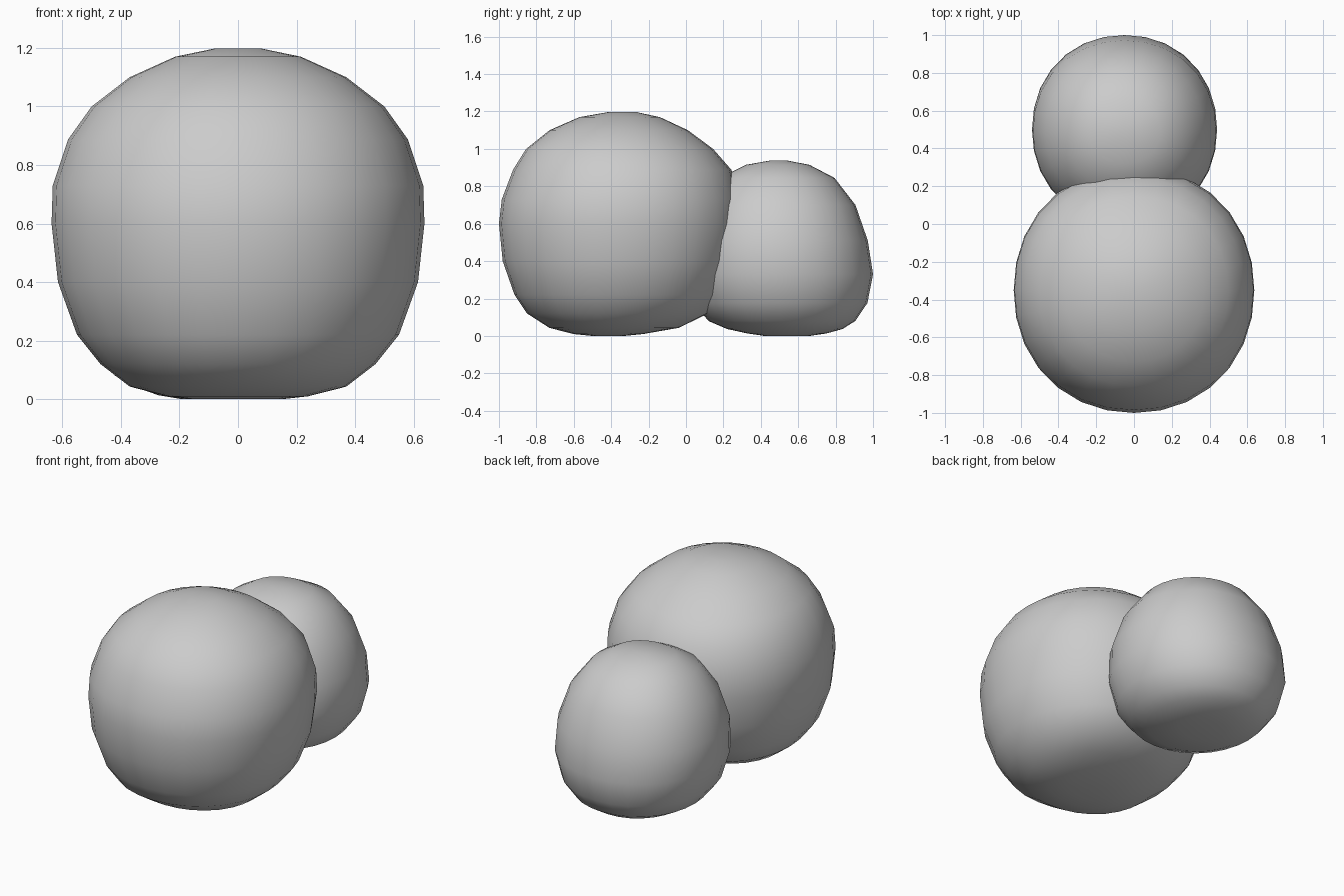
import bpy, bmesh
from math import cos, sin, tau

if "Cube" in bpy.data.objects:
    bpy.data.objects.remove(bpy.data.objects["Cube"])

SIDES = 28


def lobe(name, cx, rings, power=2.1):
    """Loft rounded rings (z, half width, front y, back y) into a closed boulder."""
    bm = bmesh.new()
    loops = []
    for z, half, y0, y1 in rings:
        cy, ry = (y0 + y1) / 2, (y1 - y0) / 2
        loop = []
        for i in range(SIDES):
            c, s = cos(tau * i / SIDES), sin(tau * i / SIDES)
            k = (abs(c) ** power + abs(s) ** power) ** (-1 / power)
            loop.append(bm.verts.new((cx + half * c * k, cy + ry * s * k, z)))
        loops.append(loop)
    for a, b in zip(loops, loops[1:]):
        for i in range(SIDES):
            j = (i + 1) % SIDES
            bm.faces.new((a[i], a[j], b[j], b[i]))
    # fan caps at the flattened bottom and the crown
    for loop in (loops[0], loops[-1]):
        bmesh.ops.poke(bm, faces=[bm.faces.new(loop)])
    bmesh.ops.recalc_face_normals(bm, faces=bm.faces[:])
    mesh = bpy.data.meshes.new(name)
    bm.to_mesh(mesh)
    bm.free()
    mesh.polygons.foreach_set("use_smooth", [True] * len(mesh.polygons))
    obj = bpy.data.objects.new(name, mesh)
    bpy.context.collection.objects.link(obj)
    return obj


# Large front lobe
lobe("large_lobe", 0.0, [
    (0.0, 0.15, -0.50, -0.33),
    (0.01, 0.24, -0.60, -0.23),
    (0.043, 0.37, -0.73, -0.04),
    (0.12, 0.47, -0.85, 0.12),
    (0.22, 0.55, -0.917, 0.20),
    (0.40, 0.615, -0.98, 0.27),
    (0.60, 0.637, -1.00, 0.30),
    (0.73, 0.633, -0.985, 0.29),
    (0.888, 0.58, -0.925, 0.243),
    (1.0, 0.50, -0.855, 0.145),
    (1.10, 0.37, -0.73, 0.01),
    (1.17, 0.215, -0.57, -0.14),
    (1.198, 0.08, -0.41, -0.27),
])

# Small rear lobe
lobe("small_lobe", -0.05, [
    (0.0, 0.14, 0.42, 0.66),
    (0.013, 0.22, 0.33, 0.75),
    (0.037, 0.29, 0.22, 0.837),
    (0.08, 0.37, 0.12, 0.905),
    (0.176, 0.445, 0.04, 0.97),
    (0.33, 0.49, 0.0, 1.0),
    (0.51, 0.485, 0.01, 0.972),
    (0.70, 0.42, 0.07, 0.906),
    (0.845, 0.31, 0.18, 0.794),
    (0.915, 0.19, 0.32, 0.66),
    (0.938, 0.06, 0.45, 0.54),
])
